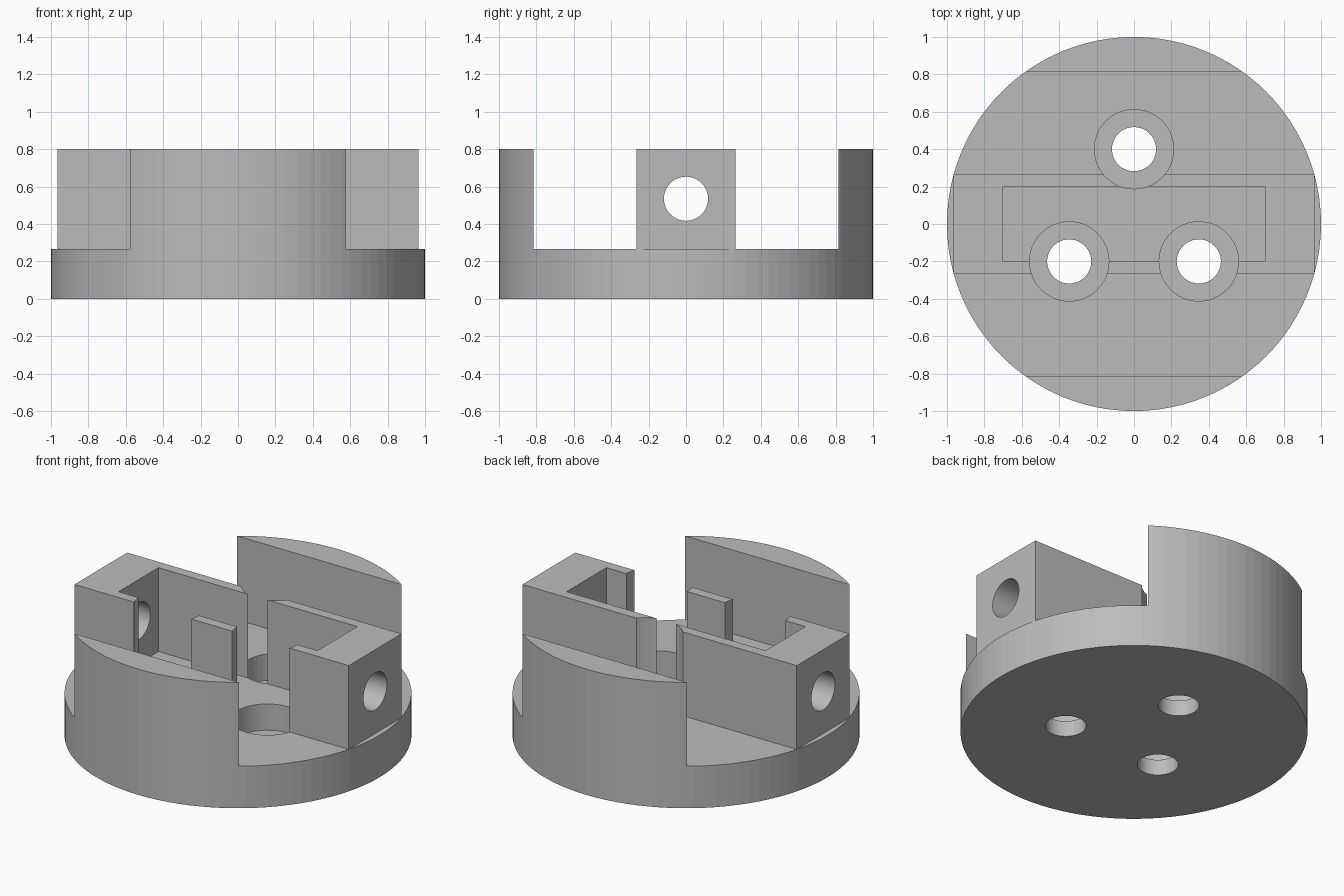
import bpy
import math

cube = bpy.data.objects.get("Cube")
if cube:
    bpy.data.objects.remove(cube, do_unlink=True)

FLOOR, TOP = 0.267, 0.8
BAR_X, BAR_Y, WALL_Y = 0.965, 0.265, 0.815

grey = bpy.data.materials.new("plain grey")
grey.use_nodes = True
grey.diffuse_color = (0.5, 0.5, 0.5, 1)
grey.node_tree.nodes["Principled BSDF"].inputs["Base Color"].default_value = (0.5, 0.5, 0.5, 1)


def cylinder(name, radius, depth, location, sides=48, rotation=(0, 0, 0)):
    bpy.ops.mesh.primitive_cylinder_add(vertices=sides, radius=radius, depth=depth,
                                        location=location, rotation=rotation)
    bpy.context.object.name = name
    return bpy.context.object


def box(name, low, high):
    bpy.ops.mesh.primitive_cube_add(size=1, location=[(a + b) / 2 for a, b in zip(low, high)])
    obj = bpy.context.object
    obj.name = name
    obj.scale = [b - a for a, b in zip(low, high)]
    return obj


def cut(target, cutter):
    mod = target.modifiers.new("cut", 'BOOLEAN')
    mod.operation = 'DIFFERENCE'
    mod.solver = 'EXACT'
    mod.object = cutter
    bpy.context.view_layer.objects.active = target
    bpy.ops.object.modifier_apply(modifier=mod.name)
    bpy.data.objects.remove(cutter, do_unlink=True)


# Round blank
body = cylinder("round_mount", 1, TOP, (0, 0, TOP / 2), 96)

# Flat ends of the centre bar, then the channels between bar and curved walls
for s in (-1, 1):
    xs = sorted((s * BAR_X, s * 1.2))
    cut(body, box("end_cutter", (xs[0], -0.5, FLOOR), (xs[1], 0.5, 1)))
for s in (-1, 1):
    ys = sorted((s * BAR_Y, s * WALL_Y))
    cut(body, box("channel_cutter", (-1.2, ys[0], FLOOR), (1.2, ys[1], 1)))

# Pocket inside the bar
cut(body, box("pocket_cutter", (-0.7, -0.2, FLOOR), (0.7, 0.2, 1)))

# Three counterbored mounting holes on a ring
for k in range(3):
    angle = math.radians(90 + 120 * k)
    x, y = 0.4 * math.cos(angle), 0.4 * math.sin(angle)
    cut(body, cylinder("counterbore_cutter", 0.212, 1, (x, y, 0.6)))
    cut(body, cylinder("hole_cutter", 0.118, 1, (x, y, 0)))

# Cross hole through both bar ends
cut(body, cylinder("cross_hole_cutter", 0.118, 3, (0, 0, 0.535),
                   rotation=(0, math.pi / 2, 0)))

# Finish
body.data.materials.clear()
body.data.materials.append(grey)
for poly in body.data.polygons:
    poly.material_index = 0
bpy.ops.object.select_all(action='DESELECT')
body.select_set(True)
bpy.context.view_layer.objects.active = body
bpy.ops.object.transform_apply(location=True, rotation=True, scale=True)
bpy.ops.object.shade_flat()
